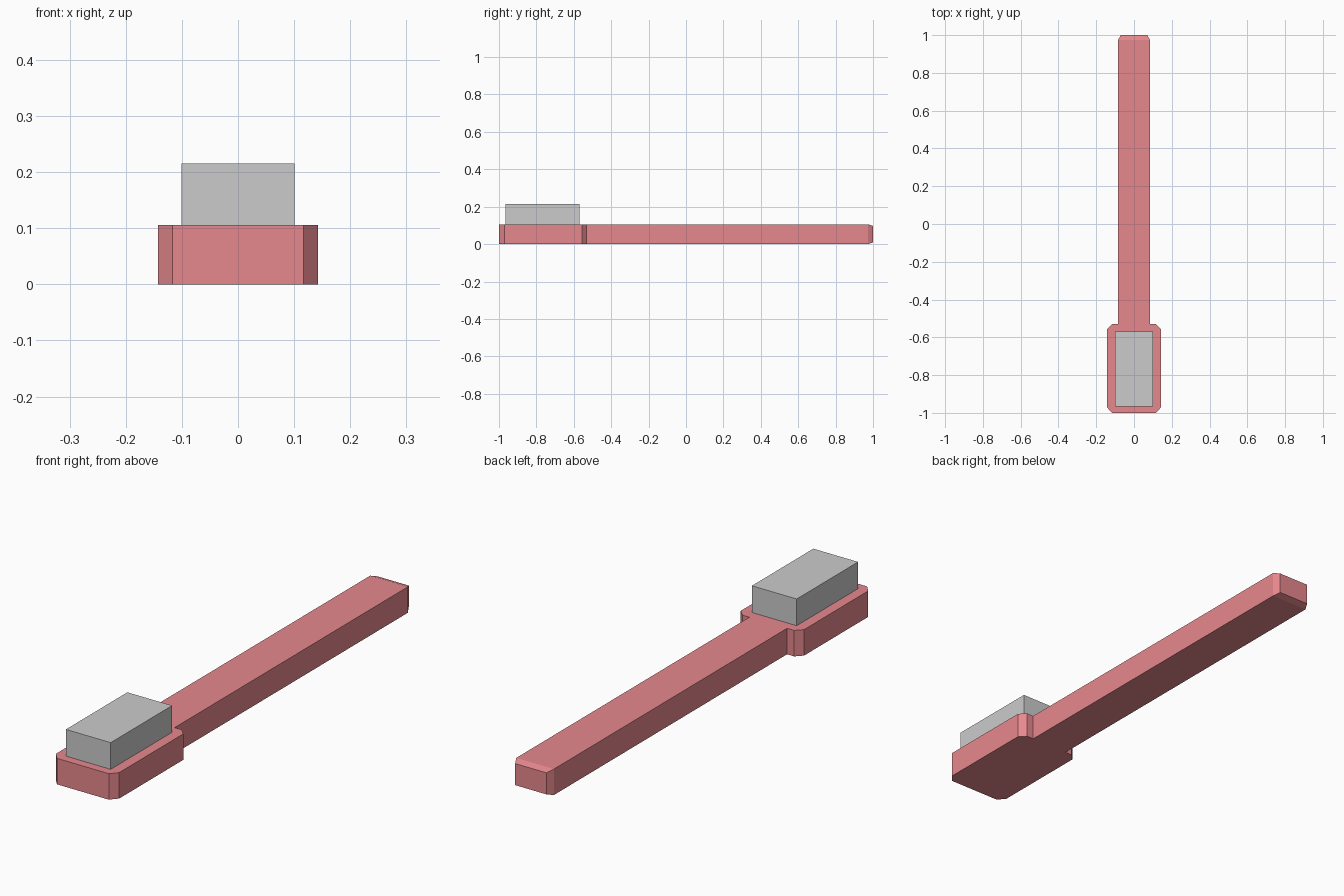
import bpy
import bmesh
from mathutils import Vector

if "Cube" in bpy.data.objects:
    bpy.data.objects.remove(bpy.data.objects["Cube"])

H = 0.106  # thickness of head and handle


def finish(bm, name, mat=None):
    bmesh.ops.recalc_face_normals(bm, faces=bm.faces)
    mesh = bpy.data.meshes.new(name)
    bm.to_mesh(mesh)
    bm.free()
    obj = bpy.data.objects.new(name, mesh)
    bpy.context.collection.objects.link(obj)
    if mat:
        mesh.materials.append(mat)
    return obj


red = bpy.data.materials.new("red_plastic")
red.diffuse_color = (0.8, 0.25, 0.27, 1)
red.use_nodes = True
red.node_tree.nodes["Principled BSDF"].inputs["Base Color"].default_value = red.diffuse_color

# Head and handle: half outline mirrored in x, then raised to thickness
half = [(0.117, -1.0), (0.143, -0.97), (0.143, -0.557), (0.117, -0.53),
        (0.085, -0.53), (0.085, 0.973)]
outline = half + [(-x, y) for x, y in reversed(half)]
bm = bmesh.new()
base = bm.faces.new([bm.verts.new((x, y, 0)) for x, y in outline])
raised = bmesh.ops.extrude_face_region(bm, geom=[base], use_keep_orig=True)
bmesh.ops.translate(bm, vec=(0, 0, H),
                    verts=[v for v in raised["geom"] if isinstance(v, bmesh.types.BMVert)])

# Chamfered handle tip: extrude the end face and taper it
tip = max(bm.faces, key=lambda f: min(v.co.y for v in f.verts))
tip_geom = bmesh.ops.extrude_discrete_faces(bm, faces=[tip])
for v in tip_geom["faces"][0].verts:
    v.co = Vector((v.co.x * 0.83, 1.0, H / 2 + (v.co.z - H / 2) * 0.83))
finish(bm, "brush_handle", red)

# Bristle block
bm = bmesh.new()
bmesh.ops.create_cube(bm, size=1)
bmesh.ops.scale(bm, vec=(0.202, 0.396, 0.109), verts=bm.verts)
bmesh.ops.translate(bm, vec=(0, -0.767, H + 0.0545), verts=bm.verts)
finish(bm, "bristles")
